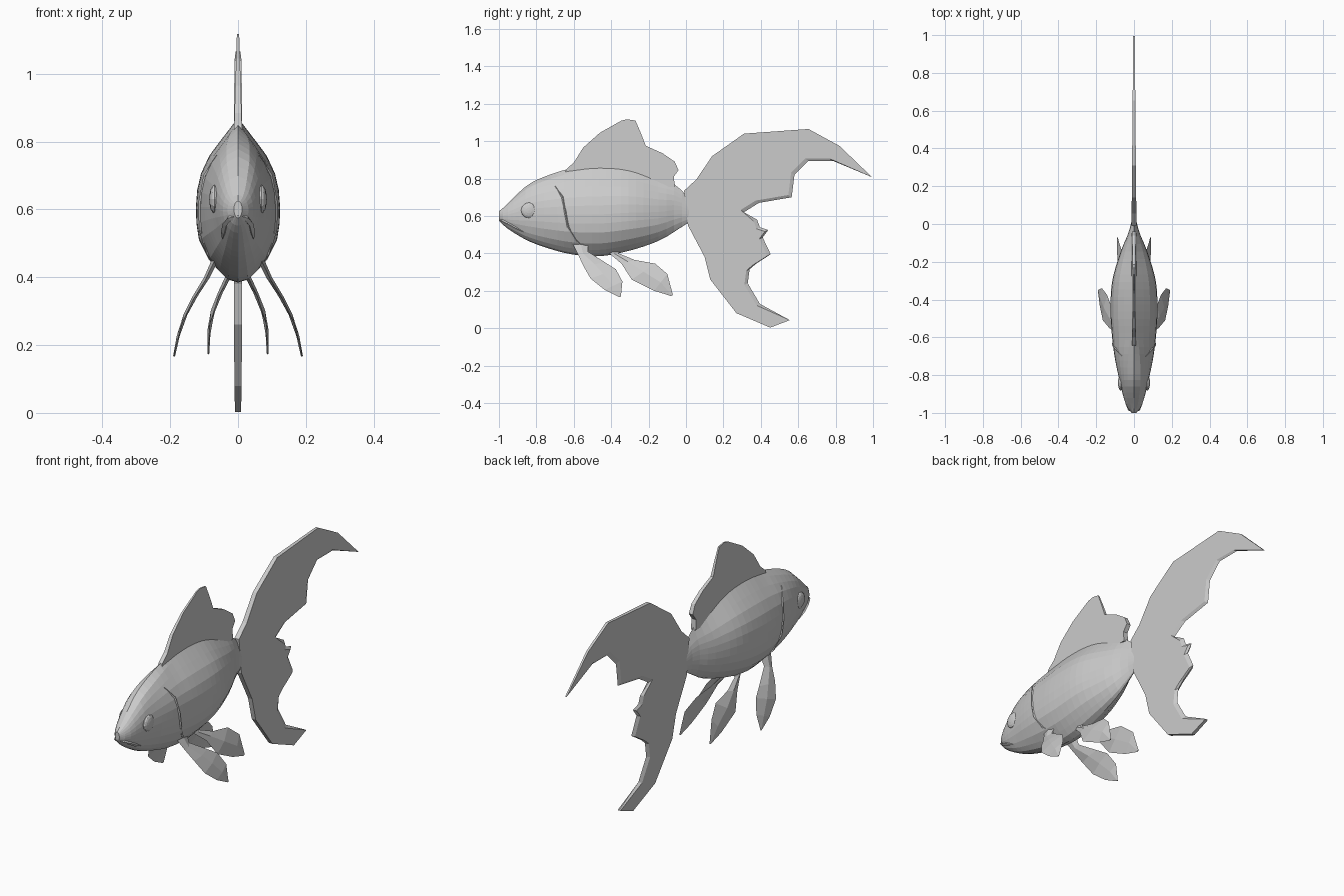
import bpy, bmesh, math
from mathutils import Vector

cube = bpy.data.objects.get("Cube")
if cube:
    bpy.data.objects.remove(cube)

grey = bpy.data.materials.new("plain_grey")
grey.use_nodes = True
colour = (0.6, 0.6, 0.6, 1)
grey.diffuse_color = colour
grey.node_tree.nodes["Principled BSDF"].inputs["Base Color"].default_value = colour


def finish(name, bm):
    bmesh.ops.recalc_face_normals(bm, faces=bm.faces)
    mesh = bpy.data.meshes.new(name)
    bm.to_mesh(mesh)
    bm.free()
    mesh.materials.append(grey)
    obj = bpy.data.objects.new(name, mesh)
    bpy.context.collection.objects.link(obj)
    return obj


def loft(name, rings):
    """Closed skin through rings of equal point count."""
    bm = bmesh.new()
    loops = [[bm.verts.new(p) for p in ring] for ring in rings]
    n = len(loops[0])
    for a, b in zip(loops, loops[1:]):
        for i in range(n):
            bm.faces.new((a[i], a[(i + 1) % n], b[(i + 1) % n], b[i]))
    bm.faces.new(loops[0])
    bm.faces.new(loops[-1])
    return finish(name, bm)


def sample(table, t):
    """Smooth lookup of a row in a table sorted by its first column."""
    t = min(max(t, table[0][0]), table[-1][0])
    i = next(k for k in range(len(table) - 1) if t <= table[k + 1][0])
    p0, p1 = table[max(i - 1, 0)], table[i]
    p2, p3 = table[i + 1], table[min(i + 2, len(table) - 1)]
    h = p2[0] - p1[0]
    u = (t - p1[0]) / h
    out = []
    for c in range(1, len(p1)):
        m1 = (p2[c] - p0[c]) / (p2[0] - p0[0]) * h
        m2 = (p3[c] - p1[c]) / (p3[0] - p1[0]) * h
        out.append((2*u**3 - 3*u**2 + 1) * p1[c] + (u**3 - 2*u**2 + u) * m1
                   + (3*u**2 - 2*u**3) * p2[c] + (u**3 - u**2) * m2)
    return out


# Body stations: y, top, bottom, half width
BODY = [(-1.0, .625, .575, .012), (-.97, .65, .545, .036), (-.92, .70, .51, .055),
        (-.84, .77, .465, .074), (-.73, .82, .425, .098), (-.61, .855, .395, .115),
        (-.46, .87, .385, .124), (-.3, .855, .415, .115), (-.14, .80, .47, .068),
        (-.04, .755, .53, .027), (.02, .68, .57, .012)]
# Cross-section: height fraction, width fraction
SECTION = [(0, 0), (.02, .25), (.07, .45), (.14, .7), (.26, .93), (.36, .99), (.46, 1),
           (.56, .97), (.66, .88), (.77, .68), (.86, .42), (.94, .18), (1, 0)]


def half_width(y, z):
    top, bottom, width = sample(BODY, y)
    f = min(max((z - bottom) / (top - bottom), 0), 1)
    oval = 2 * math.sqrt(f * (1 - f))
    head = min(max((-.6 - y) / .25, 0), 1)
    return width * (oval * head + sample(SECTION, f)[0] * (1 - head))


rings = []
for k in range(29):
    y = -1 + 1.02 * (k / 28) ** 1.15
    top, bottom, _ = sample(BODY, y)
    side = [(half_width(y, bottom + f * (top - bottom)), y, bottom + f * (top - bottom))
            for f, _ in SECTION]
    rings.append(side + [(-x, yy, z) for x, yy, z in side[-2:0:-1]])
loft("body", rings)


def plate(name, outline, thickness, trailing=()):
    """Thin upright fin with a centre rim; trailing points get a wider bevel."""
    bm = bmesh.new()
    rim = [bm.verts.new((0, y, z)) for y, z in outline]
    for s in (1, -1):
        side = []
        for i, (y, z) in enumerate(outline):
            if i in trailing:
                y, z = y - .018, z + (.012 if z > .6 else -.008)
            side.append(bm.verts.new((s * thickness(y, z), y, z)))
        bm.faces.new(side)
        for i in range(len(rim)):
            j = (i + 1) % len(rim)
            bm.faces.new((rim[i], rim[j], side[j], side[i]))
    return finish(name, bm)


# Upright fins
plate("dorsal_fin",
      [(-.65, .82), (-.64, .85), (-.60, .885), (-.55, .965), (-.46, 1.045), (-.345, 1.11),
       (-.315, 1.117), (-.27, 1.11), (-.24, 1.04), (-.215, .975), (-.125, .935), (-.06, .89),
       (-.04, .845), (-.065, .81), (-.06, .755), (-.2, .76), (-.5, .82)],
      lambda y, z: .012 - .03 * (z - .83))
plate("tail_fin",
      [(-.01, .735), (.055, .795), (.14, .92), (.31, 1.04), (.655, 1.065), (.82, .975),
       (.995, .807), (.785, .895), (.655, .895), (.58, .82), (.565, .70), (.39, .67),
       (.31, .62), (.38, .58), (.395, .54), (.44, .525), (.41, .485), (.453, .395),
       (.375, .345), (.34, .315), (.33, .24), (.395, .13), (.555, .043), (.45, .003),
       (.27, .08), (.13, .26), (.10, .38), (.01, .55)],
      lambda y, z: .013 - .009 * y, trailing=range(7, 22))


# Paired fins: leading and trailing edges as (y, z), sideways sweep as (z, x)
def paired_fin(name, lead, trail, sweep):
    for s, label in ((1, "left"), (-1, "right")):
        rings = []
        for k, ((ya, za), (yb, zb)) in enumerate(zip(lead, trail)):
            ym, zm = (ya + yb) / 2, (za + zb) / 2
            xa, xm, xb = (sample(sweep, z)[0] for z in (za, zm, zb))
            t = .010 - .0014 * k
            rings.append([(s * xa, ya, za), (s * (xm + t), ym, zm),
                          (s * xb, yb, zb), (s * (xm - t), ym, zm)])
        loft(f"{label}_{name}", rings)


paired_fin("pectoral_fin",
           [(-.61, .46), (-.575, .39), (-.55, .335), (-.51, .265), (-.435, .205), (-.355, .165)],
           [(-.52, .46), (-.525, .41), (-.43, .35), (-.375, .315), (-.34, .25), (-.348, .17)],
           [(.16, .19), (.25, .17), (.32, .14), (.42, .08), (.47, .06)])
paired_fin("pelvic_fin",
           [(-.43, .43), (-.41, .40), (-.345, .345), (-.29, .26), (-.17, .20), (-.08, .172)],
           [(-.35, .43), (-.36, .40), (-.275, .365), (-.165, .345), (-.10, .29), (-.07, .178)],
           [(.16, .088), (.25, .085), (.30, .075), (.37, .045), (.41, .025), (.44, .015)])


def ridge(name, points, radius):
    """Raised line along the skin, tapering at both ends."""
    rings = []
    for k, p in enumerate(points):
        a, b = Vector(points[max(k - 1, 0)]), Vector(points[min(k + 1, len(points) - 1)])
        along = (b - a).normalized()
        u = along.orthogonal().normalized()
        v = along.cross(u)
        r = radius * (.25 if k in (0, len(points) - 1) else 1)
        # a diamond section aligned to the path keeps the line crisp
        ref = Vector((0, 0, 1)) if abs(along.z) < .8 else Vector((0, 1, 0))
        u = along.cross(ref).normalized()
        v = along.cross(u)
        rings.append([Vector(p) + u * r, Vector(p) + v * r, Vector(p) - u * r, Vector(p) - v * r])
    return loft(name, rings)


# Upper lip: an arch round the snout
half = [(-.87, .515), (-.91, .535), (-.95, .558), (-.98, .574)]
lip = [(half_width(y, z), y, z) for y, z in half]
ridge("upper_lip", lip + [(0, -.992, .582)] + [(-x, y, z) for x, y, z in lip[::-1]], .009)

# Gill edges and eyes on both sides
GILL = [(-.70, .76), (-.66, .70), (-.645, .62), (-.63, .54), (-.59, .47), (-.54, .43)]
for s, label in ((1, "left"), (-1, "right")):
    ridge(f"{label}_gill_edge", [(s * half_width(y, z), y, z) for y, z in GILL], .006)
    bm = bmesh.new()
    bmesh.ops.create_uvsphere(bm, u_segments=12, v_segments=8, radius=.042)
    for v in bm.verts:
        v.co = (s * (half_width(-.84, .63) - .004) + v.co.z * .36, v.co.x - .84, v.co.y + .63)
    finish(f"{label}_eye", bm)
